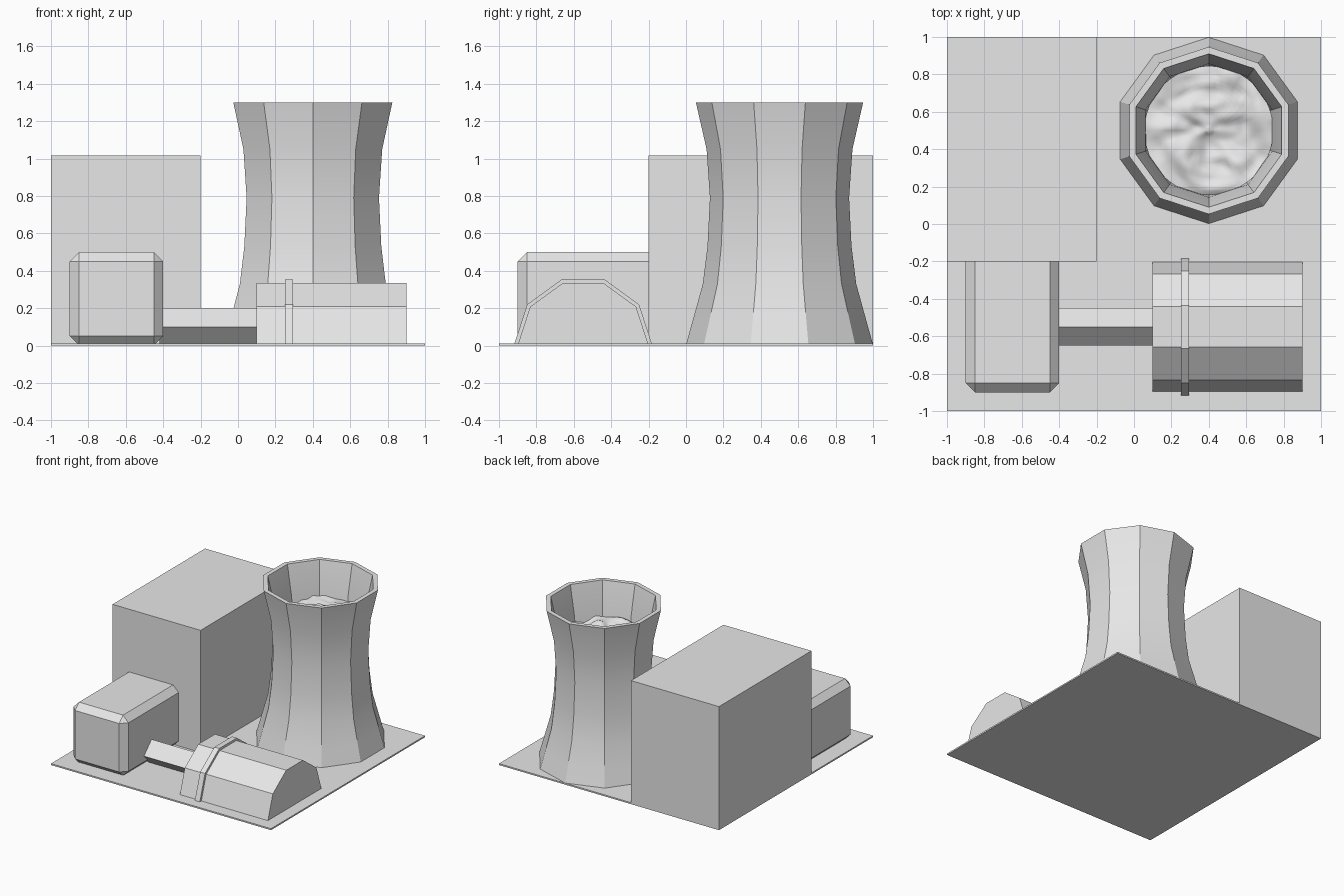
import bpy, bmesh, math
from mathutils import Vector, noise

if "Cube" in bpy.data.objects:
    bpy.data.objects.remove(bpy.data.objects["Cube"], do_unlink=True)

# One concrete material for the whole plant
concrete = bpy.data.materials.new("light_grey_concrete")
concrete.use_nodes = True
GREY = (0.8, 0.8, 0.8, 1)
concrete.diffuse_color = GREY
concrete.node_tree.nodes["Principled BSDF"].inputs["Base Color"].default_value = GREY


def finish(name, bm, angle=None):
    bmesh.ops.recalc_face_normals(bm, faces=bm.faces)
    mesh = bpy.data.meshes.new(name)
    bm.to_mesh(mesh)
    bm.free()
    mesh.materials.append(concrete)
    obj = bpy.data.objects.new(name, mesh)
    bpy.context.collection.objects.link(obj)
    if angle:
        bpy.ops.object.select_all(action='DESELECT')
        obj.select_set(True)
        bpy.context.view_layer.objects.active = obj
        bpy.ops.object.shade_smooth_by_angle(angle=math.radians(angle))
    return obj


def box(name, lo, hi, chamfer=0):
    bm = bmesh.new()
    bmesh.ops.create_cube(bm, size=1)
    for v in bm.verts:
        v.co = Vector([a + (c + 0.5) * (b - a) for a, b, c in zip(lo, hi, v.co)])
    if chamfer:
        bmesh.ops.bevel(bm, geom=bm.edges[:], offset=chamfer, segments=1,
                        profile=0.5, affect='EDGES')
    return finish(name, bm)


def bar(name, section, x0, x1):
    """Extrude a (y, z) section along x."""
    bm = bmesh.new()
    face = bm.faces.new([bm.verts.new((x0, y, z)) for y, z in section])
    out = bmesh.ops.extrude_face_region(bm, geom=[face], use_keep_orig=True)
    verts = [g for g in out["geom"] if isinstance(g, bmesh.types.BMVert)]
    bmesh.ops.translate(bm, verts=verts, vec=(x1 - x0, 0, 0))
    return finish(name, bm)


def arc(radius, y, z, sides, count):
    """Points of a regular polygon, starting on its +y side."""
    step = math.tau / sides
    return [(y + radius * math.cos(i * step), z + radius * math.sin(i * step))
            for i in range(count)]


# Ground and plain buildings
box("ground_slab", (-1, -1, 0), (1, 1, 0.012))
box("main_hall", (-1, -0.2, 0.001), (-0.2, 1, 1.015))
box("chamfered_annex", (-0.9, -0.9, 0.002), (-0.4, -0.1, 0.5), 0.05)

# Connecting duct, vaulted hall and its raised rib
bar("connecting_duct", arc(0.1, -0.55, 0.1, 4, 4), -0.42, 0.12)
bar("vaulted_hall", arc(0.35, -0.55, 0.002, 10, 6), 0.1, 0.9)
bar("vault_rib", arc(0.37, -0.55, 0.002, 10, 6), 0.25, 0.295)

# Cooling tower: outer wall up, rim, inner wall down
TOWER = Vector((0.4, 0.5, 0))
SIDES = 10
profile = [(0.5, 0.005), (0.465, 0.13), (0.41, 0.33), (0.385, 0.53), (0.372, 0.79),
           (0.39, 1.05), (0.447, 1.3), (0.41, 1.3), (0.357, 1.05), (0.34, 0.8)]
bm = bmesh.new()
rings = []
for r, z in profile:
    rings.append([bm.verts.new(TOWER + Vector((r * math.sin(i * math.tau / SIDES),
                                               r * math.cos(i * math.tau / SIDES), z)))
                  for i in range(SIDES)])
for a, b in zip(rings, rings[1:]):
    for i in range(SIDES):
        j = (i + 1) % SIDES
        bm.faces.new((a[i], a[j], b[j], b[i]))
bm.faces.new(rings[0])
bm.faces.new(rings[-1])
finish("cooling_tower", bm, 30)

# Billowing steam surface inside the tower
bm = bmesh.new()
RINGS, SEGS = 18, 48
centre = bm.verts.new(TOWER + Vector((0, 0, 1.03)))
previous = None
for k in range(1, RINGS + 1):
    ring = []
    for i in range(SEGS):
        r, t = 0.345 * k / RINGS, i * math.tau / SEGS
        x, y = r * math.cos(t), r * math.sin(t)
        h = noise.fractal(Vector((x * 7, y * 10, 0.4)), 1.0, 2.0, 2)
        ring.append(bm.verts.new(TOWER + Vector((x, y, 1.02 + 0.04 * h))))
    for i in range(SEGS):
        j = (i + 1) % SEGS
        if previous:
            bm.faces.new((previous[i], ring[i], ring[j], previous[j]))
        else:
            bm.faces.new((centre, ring[i], ring[j]))
    previous = ring
finish("steam_surface", bm, 60)
